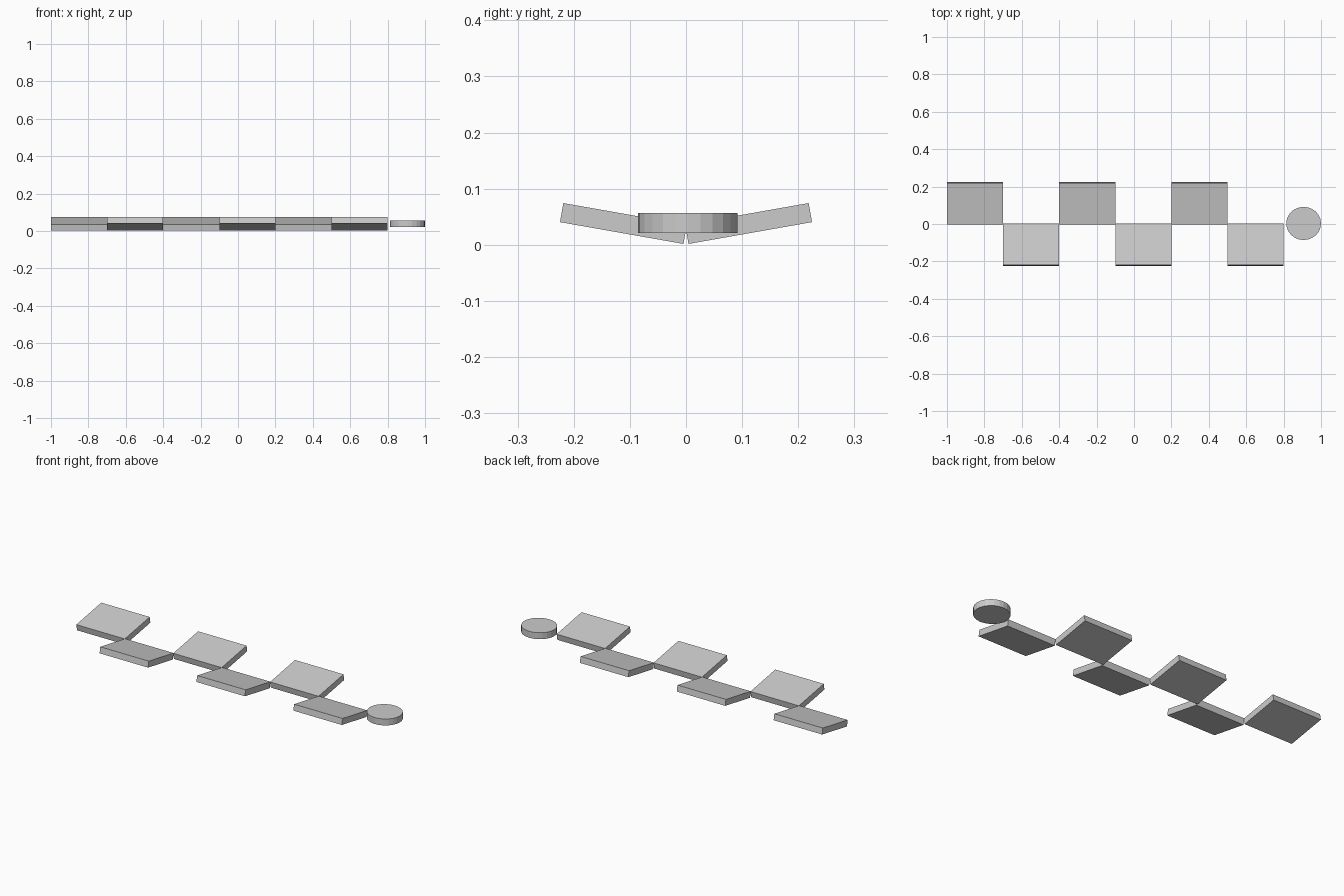
import bpy, bmesh, math
from mathutils import Matrix

if "Cube" in bpy.data.objects:
    bpy.data.objects.remove(bpy.data.objects["Cube"])

PANEL_LEN = 0.3
TILT = math.radians(10)
WIDTH, THICK = 0.2235, 0.0345
INNER_Y, INNER_Z = 0.0045, 0.0015


def add_object(name, bm):
    bmesh.ops.recalc_face_normals(bm, faces=bm.faces)
    mesh = bpy.data.meshes.new(name)
    bm.to_mesh(mesh)
    bm.free()
    obj = bpy.data.objects.new(name, mesh)
    bpy.context.collection.objects.link(obj)
    return obj


def tilted_panel(name, x, side):
    # slab hinged on its lower inner edge, rising outwards
    bm = bmesh.new()
    bmesh.ops.create_cube(bm, size=1)
    place = (Matrix.Diagonal((1, side, 1, 1))
             @ Matrix.Translation((x, INNER_Y, INNER_Z))
             @ Matrix.Rotation(TILT, 4, 'X')
             @ Matrix.Translation((0, WIDTH / 2, THICK / 2))
             @ Matrix.Diagonal((PANEL_LEN, WIDTH, THICK, 1)))
    bm.transform(place)
    return add_object(name, bm)


# Six panels alternating between back and front
for i in range(6):
    tilted_panel(f"panel_{i + 1}", -0.85 + i * PANEL_LEN, 1 if i % 2 == 0 else -1)

# Round end disc
bm = bmesh.new()
bmesh.ops.create_cone(bm, cap_ends=True, segments=24, radius1=1, radius2=1, depth=1)
bm.transform(Matrix.Translation((0.907, 0.003, 0.039))
             @ Matrix.Diagonal((0.093, 0.0885, 0.036, 1)))
add_object("end_disc", bm)
